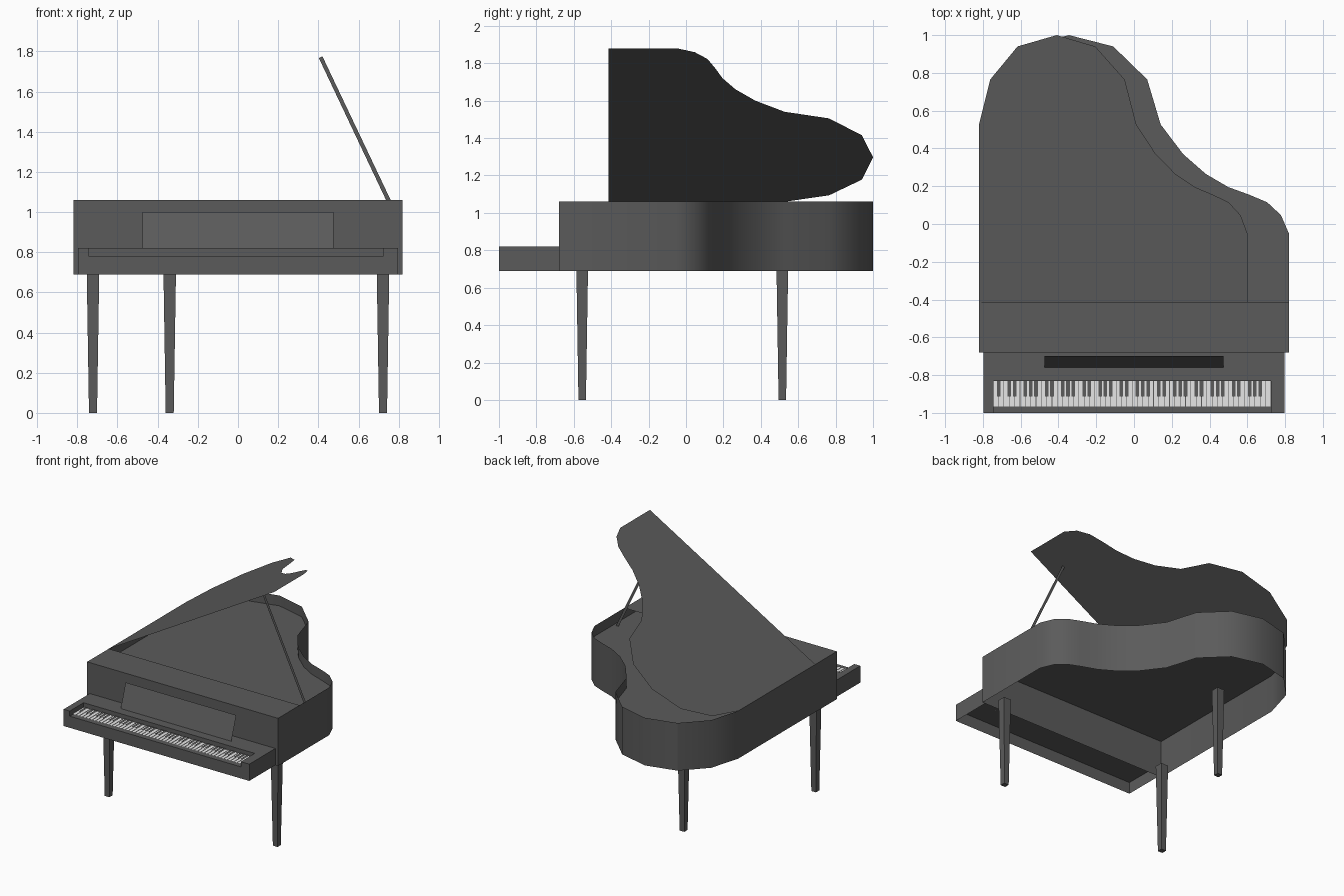
import bpy, bmesh, math
from mathutils import Matrix, Vector

cube = bpy.data.objects.get("Cube")
if cube:
    bpy.data.objects.remove(cube, do_unlink=True)


def make_material(name, value):
    mat = bpy.data.materials.new(name)
    mat.use_nodes = True
    color = (value, value, value, 1)
    mat.diffuse_color = color
    mat.node_tree.nodes["Principled BSDF"].inputs["Base Color"].default_value = color
    return mat


DARK = make_material("dark_grey_lacquer", 0.105)
WHITE = make_material("white_key", 0.8)


def finish(name, bm, mat):
    mesh = bpy.data.meshes.new(name)
    bm.to_mesh(mesh)
    bm.free()
    mesh.materials.append(mat)
    obj = bpy.data.objects.new(name, mesh)
    bpy.context.collection.objects.link(obj)
    return obj


def box(name, x0, x1, y0, y1, z0, z1):
    bm = bmesh.new()
    size = Matrix.Diagonal((x1 - x0, y1 - y0, z1 - z0, 1))
    place = Matrix.Translation(((x0 + x1) / 2, (y0 + y1) / 2, (z0 + z1) / 2))
    bmesh.ops.create_cube(bm, size=1, matrix=place @ size)
    return finish(name, bm, DARK)


def add_rect(bm, x0, x1, y0, y1, z):
    corners = ((x0, y0), (x1, y0), (x1, y1), (x0, y1))
    bm.faces.new([bm.verts.new((x, y, z)) for x, y in corners])


def rect(name, *limits):
    bm = bmesh.new()
    add_rect(bm, *limits)
    return finish(name, bm, DARK)


def sheet(name, points, matrix=Matrix()):
    bm = bmesh.new()
    bm.faces.new([bm.verts.new(matrix @ Vector(p)) for p in points])
    return finish(name, bm, DARK)


def wall(name, path, z0, z1):
    """Thin wall standing on a path."""
    bm = bmesh.new()
    low = [bm.verts.new((x, y, z0)) for x, y in path]
    edges = [bm.edges.new(pair) for pair in zip(low, low[1:])]
    made = bmesh.ops.extrude_edge_only(bm, edges=edges)["geom"]
    top = [v for v in made if isinstance(v, bmesh.types.BMVert)]
    bmesh.ops.translate(bm, vec=(0, 0, z1 - z0), verts=top)
    bmesh.ops.recalc_face_normals(bm, faces=bm.faces)
    # the first panel faces the front or a side: make it point outward
    bm.faces.ensure_lookup_table()
    panel = bm.faces[0]
    if panel.normal.dot(panel.calc_center_median() - Vector((0, 0, z0))) < 0:
        bmesh.ops.reverse_faces(bm, faces=bm.faces)
    return finish(name, bm, DARK)


SIDE, FRONT, FLAP = 0.82, -0.68, -0.415
BOTTOM, BOARD, TOP = 0.69, 0.98, 1.06

# Curved case: bent side, tail and straight spine
curve = [(SIDE, -0.05), (0.778, 0.047), (0.705, 0.115), (0.61, 0.155),
         (0.5, 0.195), (0.38, 0.265), (0.26, 0.37), (0.141, 0.527),
         (0.07, 0.765), (-0.11, 0.94), (-0.345, 1.0), (-0.585, 0.94),
         (-0.752, 0.765), (-SIDE, 0.53)]
outline = [(-SIDE, FRONT), (SIDE, FRONT)] + curve
rim = wall("case_rim", outline + outline[:1], BOTTOM, TOP)
bpy.context.view_layer.objects.active = rim
rim.select_set(True)
bpy.ops.object.shade_smooth_by_angle(angle=math.radians(30))
sheet("soundboard", [(x, y, BOARD) for x, y in outline])

# Closed front flap and raised main lid hinged on the spine
rect("front_flap", -SIDE, SIDE, FRONT, FLAP, TOP)
hinge = Matrix.Translation((-SIDE, 0, TOP)) @ Matrix.Rotation(math.radians(-30), 4, 'Y')
sheet("raised_lid", [(x + SIDE, y, 0) for x, y in
                     [(-SIDE, FLAP), (SIDE, FLAP)] + curve], hinge)

# Flat lid prop, edge-on to the sides
sheet("lid_prop", [(0.775, -0.28, BOARD), (0.798, -0.28, BOARD),
                   (0.42, -0.28, 1.776), (0.403, -0.28, 1.766)])

# Keyboard case, open underneath
ARM, KEY_L, KEY_R = 0.797, -0.745, 0.725
KEY_F, KEY_B, BED, DECK = -0.967, -0.83, 0.78, 0.82
wall("keyboard_skirt", [(-ARM, FRONT), (-ARM, -1), (ARM, -1), (ARM, FRONT)], BOTTOM, BED)
box("right_arm", -ARM, KEY_L, -1, FRONT, BED, DECK)
box("left_arm", KEY_R, ARM, -1, FRONT, BED, DECK)
box("keyboard_deck", KEY_L, KEY_R, KEY_B, FRONT, BED, DECK)
rect("key_bed", KEY_L, KEY_R, -1, KEY_B, BED)

# Keys: 52 white, with black ones in repeating groups
count = 52
pitch = (KEY_R - KEY_L) / count
whites, blacks = bmesh.new(), bmesh.new()
for i in range(count):
    x = KEY_L + i * pitch
    add_rect(whites, x + 0.0015, x + pitch - 0.0015, KEY_F, KEY_B, BED + 0.005)
    if i % 7 not in (1, 4) and i < count - 1:
        edge = x + pitch
        add_rect(blacks, edge - 0.0095, edge + 0.0095, -0.912, KEY_B, BED + 0.01)
finish("white_keys", whites, WHITE)
finish("black_keys", blacks, DARK)

# Sloping music desk
sheet("music_desk", [(-0.475, -0.76, DECK), (0.475, -0.76, DECK),
                     (0.475, -0.70, 1.0), (-0.475, -0.70, 1.0)])

# Square tapered legs
for name, x, y in (("front_right_leg", -0.722, -0.555),
                   ("front_left_leg", 0.722, -0.555),
                   ("rear_leg", -0.34, 0.515)):
    bm = bmesh.new()
    bmesh.ops.create_cone(bm, cap_ends=True, segments=4,
                          radius1=0.02 * math.sqrt(2), radius2=0.031 * math.sqrt(2),
                          depth=BOTTOM,
                          matrix=Matrix.Translation((x, y, BOTTOM / 2))
                          @ Matrix.Rotation(math.radians(45), 4, 'Z'))
    finish(name, bm, DARK)
